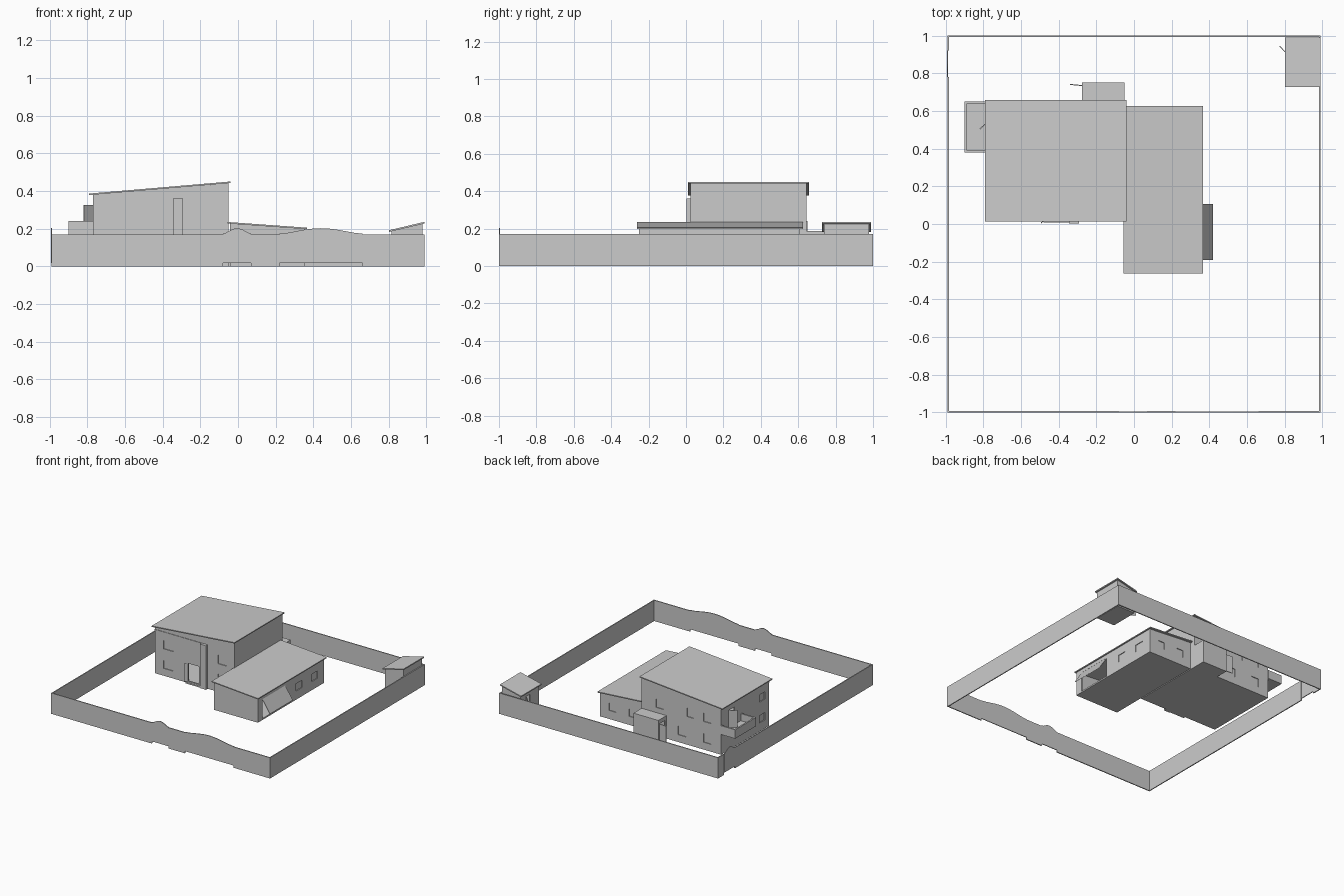
import bpy, bmesh
from math import pi, sin
from mathutils import Vector

if "Cube" in bpy.data.objects:
    bpy.data.objects.remove(bpy.data.objects["Cube"])


def mesh_object(name, bm):
    bmesh.ops.recalc_face_normals(bm, faces=bm.faces)
    me = bpy.data.meshes.new(name)
    bm.to_mesh(me)
    bm.free()
    ob = bpy.data.objects.new(name, me)
    bpy.context.collection.objects.link(ob)
    return ob


def extrude(name, profile, direction):
    """Extrude a closed 3D outline along a vector."""
    bm = bmesh.new()
    face = bm.faces.new([bm.verts.new(p) for p in profile])
    geo = bmesh.ops.extrude_face_region(bm, geom=[face], use_keep_orig=True)["geom"]
    bmesh.ops.translate(bm, vec=Vector(direction),
                        verts=[g for g in geo if isinstance(g, bmesh.types.BMVert)])
    return mesh_object(name, bm)


def slab(name, x0, x1, y0, y1, bottom, top):
    """Box whose bottom and top may each slope along x: (z at x0, z at x1)."""
    b = bottom if isinstance(bottom, tuple) else (bottom, bottom)
    t = top if isinstance(top, tuple) else (top, top)
    return extrude(name, [(x0, y0, b[0]), (x1, y0, b[1]), (x1, y0, t[1]), (x0, y0, t[0])],
                   (0, y1 - y0, 0))


def carve(ob, boxes):
    """Subtract boxes, apply, and discard the cutters."""
    for b in boxes:
        cutter = slab("cutter", *b)
        cutter.hide_render = True
        mod = ob.modifiers.new("opening", "BOOLEAN")
        mod.operation, mod.solver, mod.object = "DIFFERENCE", "EXACT", cutter
        bpy.context.view_layer.objects.active = ob
        bpy.ops.object.modifier_apply(modifier=mod.name)
        bpy.data.objects.remove(cutter)


def leaf(name, hinge, tip, z0, z1, t=0.005):
    """Thin open door between two plan points."""
    h, e = Vector((*hinge, z0)), Vector((*tip, z0))
    n = Vector((-(e - h).y, (e - h).x, 0)).normalized() * t
    return extrude(name, [h, e, e + n, h + n], (0, 0, z1 - z0))


T = 0.012  # building wall thickness


def windows(label, axis, wall, inward, spans):
    """Return cutter boxes for window spans (a0, a1, z0, z1) and add recessed panes."""
    cuts = []
    for i, (a0, a1, z0, z1) in enumerate(spans):
        c = sorted((wall - inward * 0.004, wall + inward * 0.016))
        p = sorted((wall + inward * 0.006, wall + inward * 0.009))
        if axis == "y":
            cuts.append((a0, a1, *c, z0, z1))
            slab(f"{label}_window_pane_{i}", a0 - .002, a1 + .002, *p, z0 - .002, z1 + .002)
        else:
            cuts.append((*c, a0, a1, z0, z1))
            slab(f"{label}_window_pane_{i}", *p, a0 - .002, a1 + .002, z0 - .002, z1 + .002)
    return cuts


# Perimeter wall
H, W = 0.17, 0.008
slab("fence_back", -0.99, 0.99, 1 - W, 1, 0, H)
slab("fence_right", 0.99 - W, 0.99, -1, 1 - W, 0, H)
for i, (a, b) in enumerate([(-1, 0.78), (0.92, 1 - W)]):
    slab(f"fence_left_{i}", -0.99, -0.99 + W, a, b, 0, H)
for i, (a, b) in enumerate([(-0.99 + W, -0.08), (0.07, 0.22), (0.66, 0.99 - W)]):
    slab(f"fence_front_{i}", a, b, -1, -1 + W, 0, H)


# Gates with an arched top and a gap below
def gate(name, along, start, end, edge):
    arch = [(start + (end - start) * k / 10, 0.173 + 0.029 * sin(pi * k / 10) ** 1.5
             if 0 < k < 10 else 0.173) for k in range(11)]
    outline = [(end, 0.018), (start, 0.018)] + arch
    if along == "x":
        return extrude(name, [(a, edge, z) for a, z in outline], (0, 0.006, 0))
    return extrude(name, [(edge, a, z) for a, z in outline], (0.006, 0, 0))


gate("front_foot_gate", "x", -0.08, 0.07, -1.0)
gate("front_drive_gate", "x", 0.22, 0.66, -1.0)
gate("side_foot_gate", "y", 0.78, 0.92, -0.992)

# Two storey house shell
house = slab("house_walls", -0.77, -0.05, 0.025, 0.645, 0, (0.380, 0.441))
front = [(-0.69, -0.60, 0.22, 0.29), (-0.69, -0.60, 0.06, 0.125),
         (-0.20, -0.12, 0.23, 0.30), (-0.20, -0.12, 0.08, 0.145)]
back = [(-0.68, -0.61, 0.23, 0.30), (-0.52, -0.46, 0.23, 0.30), (-0.25, -0.18, 0.23, 0.30),
        (-0.68, -0.61, 0.06, 0.13), (-0.45, -0.38, 0.06, 0.13)]
left = [(0.08, 0.15, 0.07, 0.13), (0.23, 0.30, 0.07, 0.13), (0.08, 0.15, 0.24, 0.30)]
cuts = [(-0.77 + T, -0.05 - T, 0.025 + T, 0.645 - T, 0.01, (0.375, 0.433)),
        (-0.47, -0.37, 0.02, 0.045, 0.015, 0.16),
        (-0.78, -0.75, 0.47, 0.55, 0.185, 0.325)]
cuts += windows("house_front", "y", 0.025, 1, front)
cuts += windows("house_back", "y", 0.645, -1, back)
cuts += windows("house_left", "x", -0.77, 1, left)
carve(house, cuts)
slab("upper_floor", -0.765, -0.055, 0.03, 0.64, 0.162, 0.172)
slab("house_roof", -0.79, -0.04, 0.012, 0.658, (0.378, 0.442), (0.386, 0.450))

# Entrance pier, canopy and open front door
slab("entrance_pier", -0.345, -0.292, 0.002, 0.03, 0, 0.36)
slab("front_parapet_band", -0.77, -0.345, 0.021, 0.026, 0.352, 0.36)
leaf("front_door", (-0.47, 0.025), (-0.495, 0.008), 0.015, 0.16)
slab("front_step", -0.48, -0.345, 0.008, 0.026, 0, 0.012)

# Balcony with parapet and open door
slab("balcony_floor", -0.90, -0.77, 0.38, 0.65, 0.168, 0.182)
slab("balcony_outer_parapet", -0.90, -0.888, 0.38, 0.65, 0.182, 0.24)
for n, y in (("front", 0.38), ("back", 0.638)):
    slab(f"balcony_{n}_parapet", -0.888, -0.77, y, y + 0.012, 0.182, 0.24)
leaf("balcony_door", (-0.772, 0.55), (-0.82, 0.505), 0.185, 0.325)

# Back porch with open side door
porch = slab("back_porch", -0.275, -0.05, 0.645, 0.75, 0, 0.188)
carve(porch, [(-0.265, -0.06, 0.64, 0.74, 0.01, 0.178),
              (-0.28, -0.26, 0.665, 0.735, 0.012, 0.155)])
leaf("back_porch_door", (-0.275, 0.737), (-0.34, 0.743), 0.012, 0.155)

# Single storey garage wing
garage = slab("garage_walls", -0.043, 0.355, -0.25, 0.607, 0, (0.226, 0.198))
cuts = [(-0.043 + T, 0.355 - T, -0.25 + T, 0.607 - T, 0.01, (0.218, 0.19)),
        (0.34, 0.36, -0.19, 0.105, 0.012, 0.17)]
cuts += windows("garage_back", "y", 0.607, -1, [(0.03, 0.09, 0.07, 0.13), (0.21, 0.27, 0.07, 0.13)])
cuts += windows("garage_right", "x", 0.355, -1, [(0.24, 0.32, 0.07, 0.13), (0.44, 0.52, 0.07, 0.13)])
carve(garage, cuts)
slab("garage_partition", -0.035, 0.347, 0.14, 0.152, 0.008, 0.19)
slab("garage_roof", -0.055, 0.365, -0.262, 0.625, (0.227, 0.197), (0.235, 0.205))
# Up-and-over door, half open
slab("garage_door", 0.352, 0.42, -0.19, 0.105, (0.165, 0.062), (0.173, 0.07))

# Garden shed with open door
shed = slab("shed_walls", 0.815, 0.98, 0.738, 0.978, 0, (0.186, 0.225))
carve(shed, [(0.825, 0.97, 0.748, 0.968, 0.01, (0.18, 0.215)),
             (0.81, 0.83, 0.85, 0.905, 0.012, 0.15)])
slab("shed_roof", 0.80, 0.99, 0.726, 0.99, (0.182, 0.227), (0.191, 0.236))
leaf("shed_door", (0.813, 0.905), (0.775, 0.945), 0.012, 0.15)
